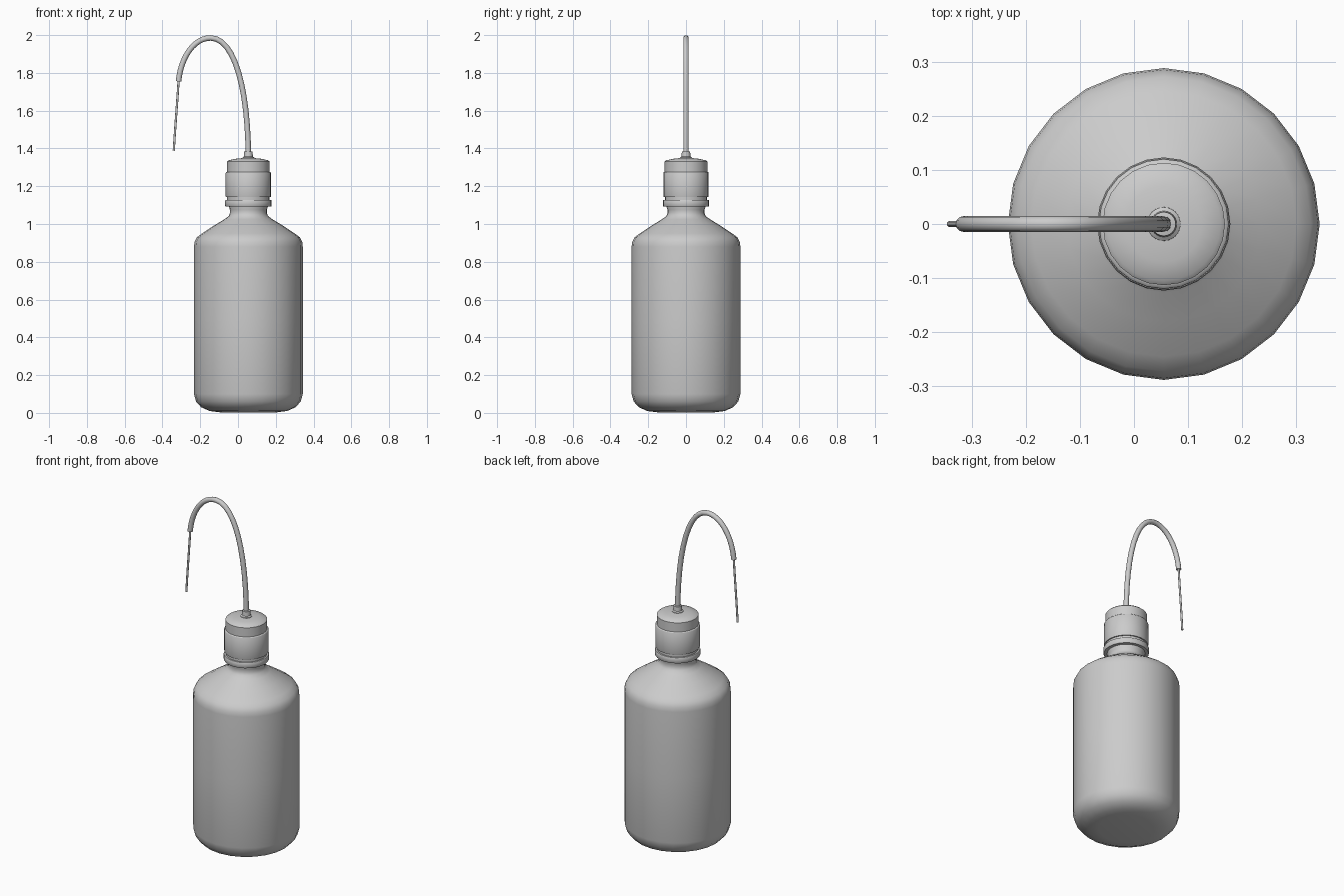
import bpy, bmesh, math

if "Cube" in bpy.data.objects:
    bpy.data.objects.remove(bpy.data.objects["Cube"])

AXIS_X = 0.055  # bottle axis is offset so the whole model is centred


def finish(ob, angle=35):
    bpy.ops.object.select_all(action='DESELECT')
    ob.select_set(True)
    bpy.context.view_layer.objects.active = ob
    bpy.ops.object.shade_smooth_by_angle(angle=math.radians(angle))


def lathe(name, profile, sides=24, angle=35):
    """Revolve (radius, z) points about the bottle axis, from bottom to top."""
    bm = bmesh.new()
    rings = []
    for r, z in profile:
        rings.append([bm.verts.new((r * math.cos(2 * math.pi * i / sides),
                                    r * math.sin(2 * math.pi * i / sides), z))
                      for i in range(sides)])
    for a, b in zip(rings, rings[1:]):
        for i in range(sides):
            j = (i + 1) % sides
            bm.faces.new((a[i], a[j], b[j], b[i]))
    bm.faces.new(rings[0][::-1])
    bm.faces.new(rings[-1])
    me = bpy.data.meshes.new(name)
    bm.to_mesh(me)
    bm.free()
    ob = bpy.data.objects.new(name, me)
    ob.location.x = AXIS_X
    bpy.context.collection.objects.link(ob)
    finish(ob, angle)
    return ob


def tube(name, points, radius):
    """Round tube along bezier points given as (left handle, point, right handle) in x, z."""
    cu = bpy.data.curves.new(name, 'CURVE')
    cu.dimensions = '3D'
    cu.bevel_depth = radius
    cu.bevel_resolution = 4
    cu.resolution_u = 12
    cu.use_fill_caps = True
    sp = cu.splines.new('BEZIER')
    sp.bezier_points.add(len(points) - 1)
    for bp, (l, p, r) in zip(sp.bezier_points, points):
        bp.handle_left_type = bp.handle_right_type = 'FREE'
        bp.co = (p[0], 0, p[1])
        bp.handle_left = (l[0], 0, l[1])
        bp.handle_right = (r[0], 0, r[1])
    ob = bpy.data.objects.new(name, cu)
    bpy.context.collection.objects.link(ob)
    bpy.ops.object.select_all(action='DESELECT')
    ob.select_set(True)
    bpy.context.view_layer.objects.active = ob
    bpy.ops.object.convert(target='MESH')
    finish(bpy.context.object, 40)


# Bottle body with rounded base, sloping shoulder and neck
lathe("bottle_body", [
    (0.15, 0.003), (0.205, 0.01), (0.25, 0.03), (0.277, 0.06), (0.288, 0.10),
    (0.288, 0.49), (0.288, 0.88), (0.285, 0.905), (0.272, 0.93), (0.245, 0.95),
    (0.18, 0.993), (0.127, 1.025), (0.104, 1.042), (0.098, 1.058), (0.098, 1.075),
    (0.104, 1.095), (0.104, 1.14)], angle=40)

# Collar ring under the cap
lathe("collar_ring", [(0.10, 1.093), (0.121, 1.093), (0.123, 1.096),
                      (0.123, 1.123), (0.121, 1.126), (0.10, 1.126)])

# Screw cap: inner step, wide grip, narrower rim and slightly domed top
lathe("screw_cap", [
    (0.112, 1.12), (0.112, 1.142), (0.119, 1.142), (0.12, 1.145), (0.12, 1.271),
    (0.118, 1.274), (0.113, 1.276), (0.113, 1.33), (0.105, 1.337), (0.07, 1.345),
    (0.03, 1.349)])

# Nozzle seat on the cap
lathe("nozzle_seat", [(0.032, 1.335), (0.031, 1.352), (0.024, 1.357),
                      (0.022, 1.383), (0.013, 1.385)])

# Bent spout tube
tube("spout_tube", [
    ((0.055, 1.20), (0.055, 1.34), (0.055, 1.72)),
    ((-0.02, 1.985), (-0.145, 1.985), (-0.235, 1.985)),
    ((-0.303, 1.88), (-0.315, 1.755), (-0.32, 1.70))], 0.0145)

# Thin tip tube
tube("spout_tip", [
    ((-0.31, 1.80), (-0.314, 1.765), (-0.322, 1.64)),
    ((-0.333, 1.51), (-0.34, 1.388), (-0.342, 1.35))], 0.0058)
